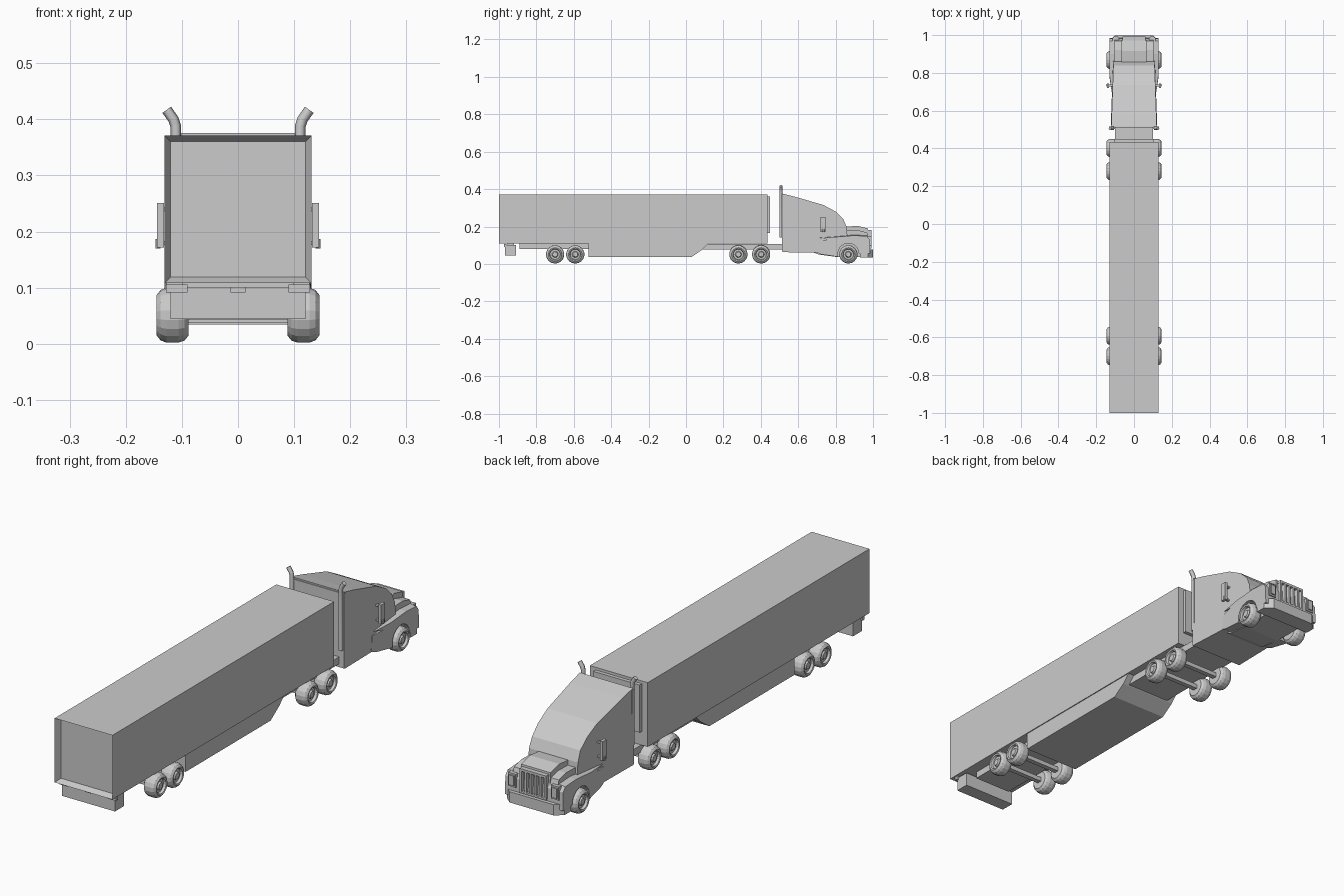
import bpy, bmesh
from math import cos, sin, pi, radians
from mathutils import Matrix, Vector

if "Cube" in bpy.data.objects:
    bpy.data.objects.remove(bpy.data.objects["Cube"])


def finish(name, bm):
    bmesh.ops.recalc_face_normals(bm, faces=bm.faces)
    mesh = bpy.data.meshes.new(name)
    bm.to_mesh(mesh)
    bm.free()
    ob = bpy.data.objects.new(name, mesh)
    bpy.context.collection.objects.link(ob)
    return ob


def box_bm(x0, x1, y0, y1, z0, z1):
    bm = bmesh.new()
    bmesh.ops.create_cube(bm, size=1)
    for v in bm.verts:
        v.co = Vector(((x0 + x1) / 2 + v.co.x * (x1 - x0),
                       (y0 + y1) / 2 + v.co.y * (y1 - y0),
                       (z0 + z1) / 2 + v.co.z * (z1 - z0)))
    return bm


def box(name, *size):
    return finish(name, box_bm(*size))


def prism(name, pts, a, b, axis='X'):
    """Extrude a (y, z) profile along X, or an (x, y) profile along Z."""
    bm = bmesh.new()
    place = (lambda p: (a, *p)) if axis == 'X' else (lambda p: (*p, a))
    face = bm.faces.new([bm.verts.new(place(p)) for p in pts])
    out = bmesh.ops.extrude_face_region(bm, geom=[face])
    d = (b - a, 0, 0) if axis == 'X' else (0, 0, b - a)
    bmesh.ops.translate(bm, vec=d, verts=[v for v in out['geom'] if isinstance(v, bmesh.types.BMVert)])
    return finish(name, bm)


def wheel(name, side, y):
    # Lathe section: (distance out from centre plane, radius)
    section = [(0.088, 0.0), (0.088, 0.036), (0.095, 0.045), (0.106, 0.049), (0.127, 0.049),
               (0.138, 0.045), (0.145, 0.036), (0.143, 0.030), (0.133, 0.027),
               (0.133, 0.017), (0.140, 0.013), (0.140, 0.0)]
    bm = bmesh.new()
    verts = [bm.verts.new((x, 0, r)) for x, r in section]
    edges = [bm.edges.new(p) for p in zip(verts, verts[1:])]
    bmesh.ops.spin(bm, geom=verts + edges, cent=(0, 0, 0), axis=(1, 0, 0),
                   angle=2 * pi, steps=18, use_merge=True)
    bmesh.ops.remove_doubles(bm, verts=bm.verts, dist=1e-5)
    for v in bm.verts:
        v.co = Vector((v.co.x * side, v.co.y + y, v.co.z + 0.051))
    return finish(name, bm)


# Trailer box with a recessed rear door
bm = box_bm(-0.131, 0.131, -1.0, 0.435, 0.108, 0.371)
rear = min(bm.faces, key=lambda f: f.calc_center_median().y)
bmesh.ops.inset_region(bm, faces=[rear], thickness=0.015)
bmesh.ops.translate(bm, vec=(0, 0.025, 0), verts=rear.verts)
finish("trailer_box", bm)
box("trailer_front_panel", -0.105, 0.105, 0.43, 0.45, 0.165, 0.36)

# Trailer underside
prism("trailer_skirt", [(-0.52, 0.11), (-0.52, 0.037), (0.03, 0.037), (0.085, 0.075), (0.12, 0.11)],
      -0.127, 0.127)
box("trailer_rear_rail", -0.085, 0.085, -0.89, -0.51, 0.08, 0.11)
box("rear_bumper", -0.12, 0.12, -0.968, -0.91, 0.044, 0.101)
box("rear_bumper_mount", -0.10, 0.10, -0.955, -0.92, 0.10, 0.11)
box("rear_centre_light", -0.013, 0.013, -0.973, -0.965, 0.091, 0.101)
for s in (1, -1):
    box("rear_light", *sorted((s * 0.09, s * 0.128)), -0.973, -0.96, 0.091, 0.106)

# Tractor chassis
box("tractor_chassis", -0.10, 0.10, 0.06, 0.54, 0.078, 0.107)

# Wheels and axles
for y in (-0.70, -0.592, 0.28, 0.402, 0.868):
    for s in (1, -1):
        wheel("wheel", s, y)
    box("axle", -0.095, 0.095, y - 0.01, y + 0.01, 0.042, 0.06)

# Cab, narrowing towards the front
cab = prism("cab", [(0.515, 0.063), (0.515, 0.376), (0.58, 0.360), (0.735, 0.315), (0.80, 0.28),
                    (0.84, 0.242), (0.858, 0.20), (0.863, 0.15), (0.80, 0.14), (0.70, 0.06)], -1, 1)
for v in cab.data.vertices:
    v.co.x *= 0.123 - 0.035 * (v.co.y - 0.515)
    if v.co.z > 0.23:
        v.co.x *= 0.98
box("cab_rear_trim", -0.122, 0.122, 0.512, 0.524, 0.066, 0.37)

# Hood and engine bay
prism("hood", [(0.83, 0.14), (0.84, 0.197), (0.915, 0.204), (0.972, 0.190), (0.982, 0.08), (0.83, 0.08)],
      -0.067, 0.067)
prism("engine_bay", [(0.68, 0.062), (0.71, 0.05), (0.80, 0.038), (0.97, 0.038), (0.97, 0.14), (0.68, 0.14)],
      -0.086, 0.086)

# Fenders with a wheel arch, shoulders, headlights
arch = [(0.868 + 0.056 * cos(radians(a)), 0.055 + 0.056 * sin(radians(a))) for a in range(180, -1, -20)]
for s in (1, -1):
    fender = [(0.71, 0.147), (0.80, 0.152), (0.90, 0.160), (0.968, 0.156), (0.982, 0.13), (0.985, 0.055)]
    ob = prism("fender", [(0.695, 0.062), (0.72, 0.052), (0.812, 0.038)] + arch + fender[::-1]
               + [(0.76, 0.13), (0.70, 0.125)], s * 0.06, s * 0.131)
    for v in ob.data.vertices:
        if abs(v.co.x) > 0.1:
            if v.co.y < 0.78:
                v.co.x = s * (0.117 + 0.014 * (v.co.y - 0.695) / 0.085)
            if v.co.z > 0.14:
                v.co.z -= 0.008
    prism("hood_shoulder", [(0.82, 0.14), (0.84, 0.178), (0.92, 0.18), (0.968, 0.168), (0.98, 0.13)],
          s * 0.06, s * 0.102)
    box("headlight_frame", *sorted((s * 0.08, s * 0.115)), 0.97, 0.988, 0.095, 0.15)
    box("headlight", *sorted((s * 0.086, s * 0.109)), 0.98, 0.993, 0.102, 0.143)

# Grille with vertical bars
grille = [("top", -0.06, 0.06, 0.172, 0.182), ("bottom", -0.06, 0.06, 0.082, 0.09)]
grille += [("bar", x / 1000 - 0.004, x / 1000 + 0.004, 0.085, 0.18) for x in range(-55, 56, 22)]
for part, x0, x1, z0, z1 in grille:
    box("grille_" + part, x0, x1, 0.968, 0.992, z0, z1)

# Front bumper, corners swept back
prism("front_bumper", [(-0.131, 0.93), (-0.131, 0.972), (-0.10, 0.999), (0.10, 0.999), (0.131, 0.972),
                       (0.131, 0.93)], 0.034, 0.078, 'Z')

# Mirrors and exhaust stacks
for s in (1, -1):
    box("mirror", *sorted((s * 0.132, s * 0.144)), 0.72, 0.745, 0.172, 0.251)
    for z in (0.176, 0.236):
        box("mirror_arm", *sorted((s * 0.108, s * 0.136)), 0.728, 0.738, z, z + 0.007)
    prism("mirror_hook", [(s * 0.138, 0.722), (s * 0.147, 0.73), (s * 0.147, 0.738), (s * 0.138, 0.745)],
          0.17, 0.187, 'Z')
    curve = bpy.data.curves.new("exhaust_stack", 'CURVE')
    curve.dimensions = '3D'
    curve.bevel_depth = 0.0095
    curve.bevel_resolution = 1
    curve.use_fill_caps = True
    path = [(0.111, 0.14), (0.111, 0.388), (0.115, 0.400), (0.127, 0.417)]
    spline = curve.splines.new('POLY')
    spline.points.add(len(path) - 1)
    for p, (x, z) in zip(spline.points, path):
        p.co = (s * x, 0.507, z, 1)
    bpy.context.collection.objects.link(bpy.data.objects.new("exhaust_stack", curve))
